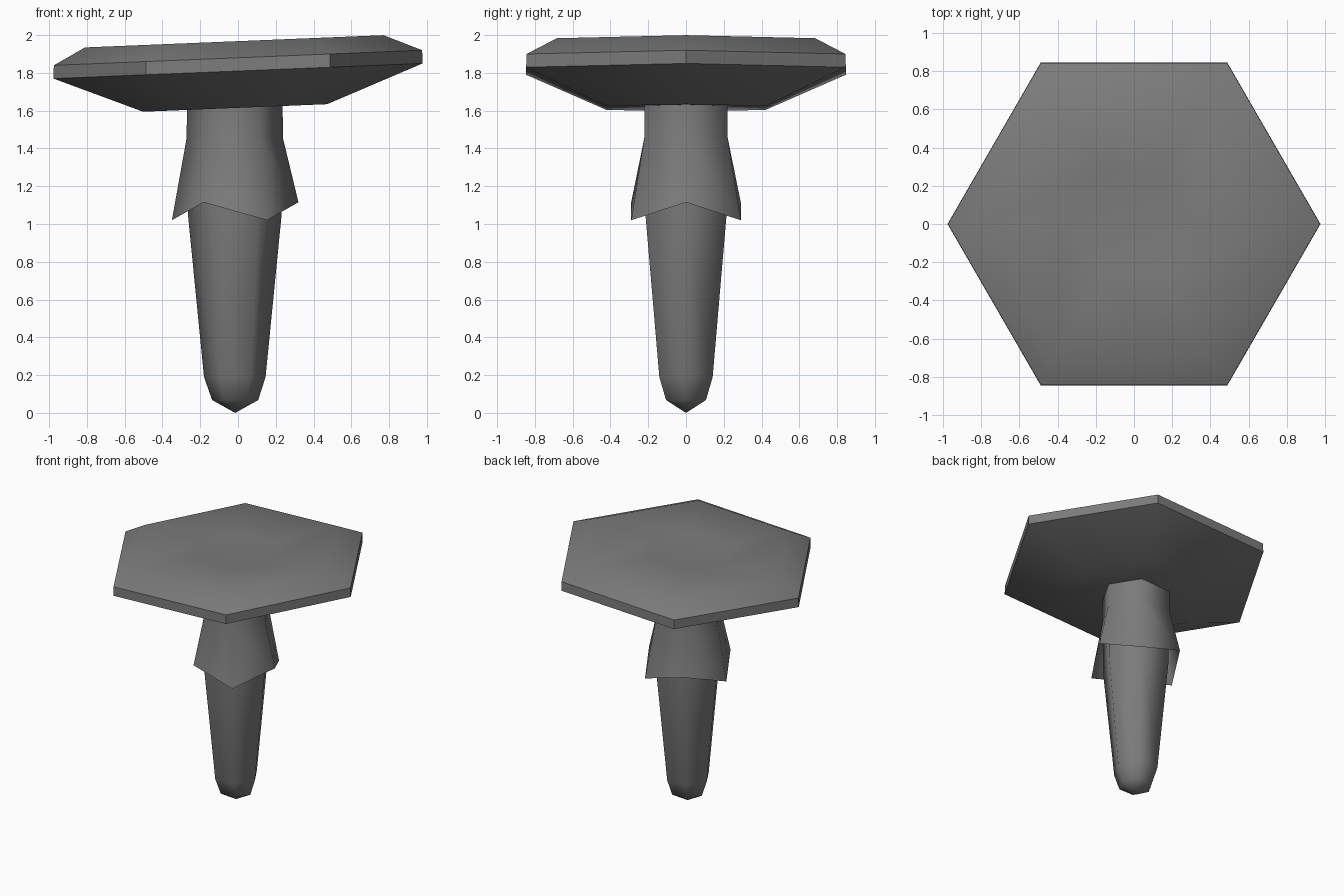
import bpy
import bmesh
import math

cube = bpy.data.objects.get("Cube")
if cube:
    bpy.data.objects.remove(cube, do_unlink=True)

SIDES = 6

grey = bpy.data.materials.new("plain_grey")
grey.use_nodes = True
color = (0.2, 0.2, 0.2, 1)
grey.diffuse_color = color
grey.node_tree.nodes["Principled BSDF"].inputs["Base Color"].default_value = color


def hex_loft(name, rings, slope=0.0, zigzag=0.0, sharp_rings=(), flat_bands=()):
    """Loft six-sided rings (centre x, radius, z); a radius of 0 makes a tip.
    The last ring may be cut in alternating points."""
    bm = bmesh.new()
    loops = []
    for i, (cx, r, z) in enumerate(rings):
        if r == 0:
            loops.append([bm.verts.new((cx, 0, z + slope * cx))] * SIDES)
            continue
        loop = []
        for k in range(SIDES):
            a = k * math.tau / SIDES
            x = cx + r * math.cos(a)
            cut = zigzag if i == len(rings) - 1 and k % 2 else 0
            loop.append(bm.verts.new((x, r * math.sin(a), z + slope * x - cut)))
        loops.append(loop)
    for i in range(len(loops) - 1):
        upper, lower = loops[i], loops[i + 1]
        for k in range(SIDES):
            n = (k + 1) % SIDES
            corners = dict.fromkeys((upper[k], lower[k], lower[n], upper[n]))
            face = bm.faces.new(list(corners))
            face.smooth = i not in flat_bands
    bm.edges.index_update()
    for i in sharp_rings:
        for k in range(SIDES):
            bm.edges.get((loops[i][k], loops[i][(k + 1) % SIDES])).smooth = False
    mesh = bpy.data.meshes.new(name)
    bm.to_mesh(mesh)
    bm.free()
    mesh.materials.append(grey)
    obj = bpy.data.objects.new(name, mesh)
    bpy.context.scene.collection.objects.link(obj)
    return obj


# Tilted cap: dimpled top, flat-sided rim, tapering underside
hex_loft("cap", [
    (-0.02, 0, 1.93),
    (-0.02, 0.32, 1.945),
    (-0.02, 0.79, 1.968),
    (0, 0.975, 1.88),
    (0, 0.977, 1.81),
    (-0.015, 0.487, 1.615),
    (-0.015, 0, 1.63),
], slope=0.041, sharp_rings=(3, 4), flat_bands=(3,))

# Flared collar with an alternating pointed hem, open underneath
hex_loft("collar", [
    (-0.017, 0.253, 1.66),
    (-0.017, 0.255, 1.455),
    (-0.015, 0.335, 1.115),
], zigzag=0.095)

# Tapered stem with a blunt tip
hex_loft("stem", [
    (-0.017, 0.25, 1.45),
    (-0.017, 0.248, 1.05),
    (-0.017, 0.163, 0.19),
    (-0.015, 0.122, 0.068),
    (-0.015, 0, 0),
])
